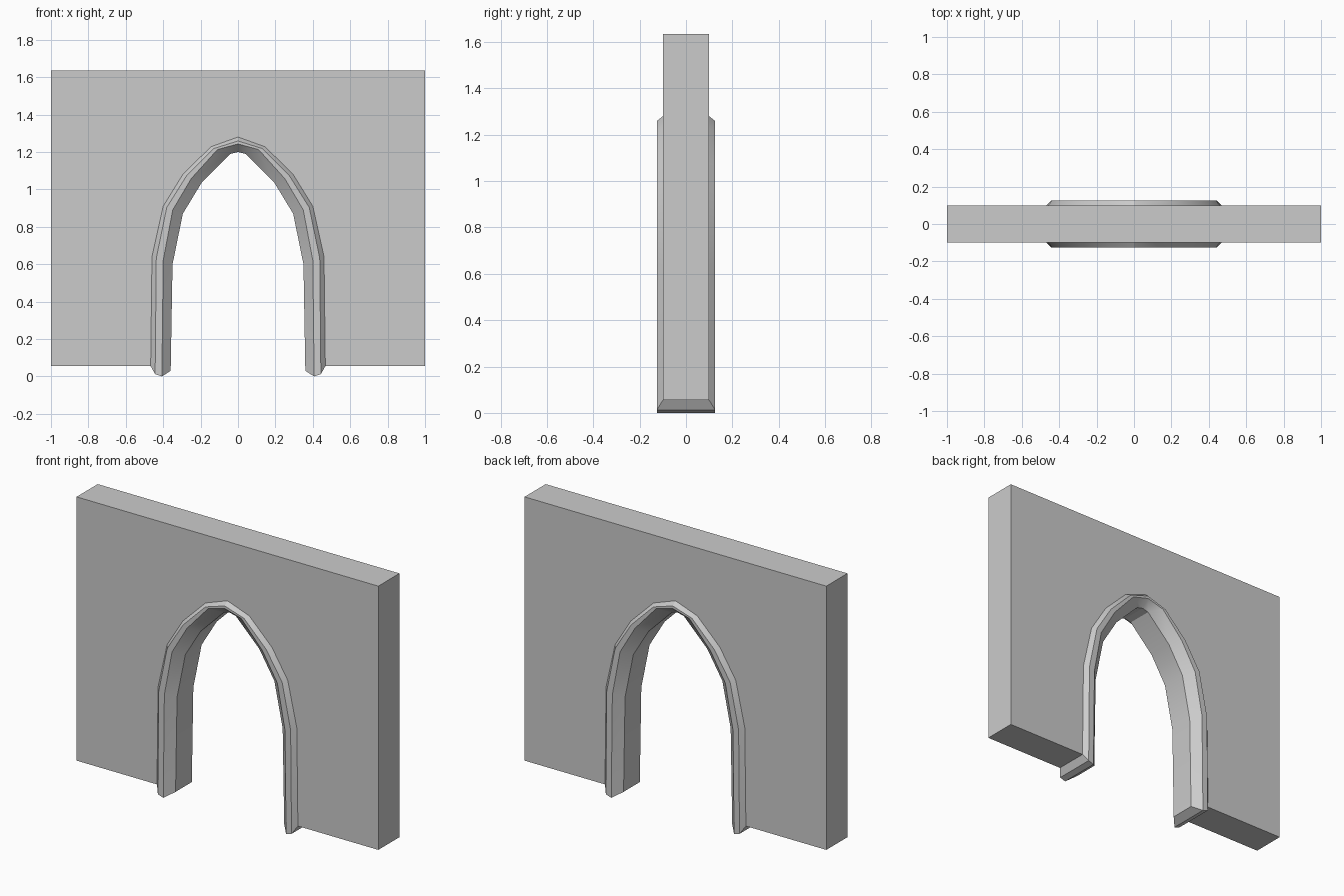
import bpy, bmesh

if "Cube" in bpy.data.objects:
    bpy.data.objects.remove(bpy.data.objects["Cube"])

# Half paths of the arch (x, z), from foot to apex
OUTER = [(.467, .055), (.46, .64), (.40, .91), (.295, 1.08), (.145, 1.228), (0, 1.28)]
SHOULDER = [(.443, .012), (.437, .632), (.381, .903), (.276, 1.071), (.128, 1.219), (0, 1.259)]
RIDGE = [(.407, 0), (.40, .62), (.349, .89), (.25, 1.058), (.11, 1.213), (0, 1.243)]
INNER = [(.36, .03), (.35, .60), (.295, .87), (.195, 1.035), (.04, 1.19), (0, 1.20)]


def full(half):
    """Mirror a half path into a whole arch, left foot to right foot."""
    return [(-x, z) for x, z in half] + half[-2::-1]


def make_object(name, bm):
    bmesh.ops.recalc_face_normals(bm, faces=bm.faces)
    mesh = bpy.data.meshes.new(name)
    bm.to_mesh(mesh)
    bm.free()
    obj = bpy.data.objects.new(name, mesh)
    bpy.context.collection.objects.link(obj)
    return obj


# Wall slab with the arched opening
bm = bmesh.new()
outline = [(-1, .055)] + full(OUTER) + [(1, .055), (1, 1.635), (-1, 1.635)]
face = bm.faces.new([bm.verts.new((x, -.1, z)) for x, z in outline])
ext = bmesh.ops.extrude_face_region(bm, geom=[face], use_keep_orig=True)
bmesh.ops.translate(bm, vec=(0, .2, 0),
                    verts=[v for v in ext["geom"] if isinstance(v, bmesh.types.BMVert)])
make_object("wall", bm)

# Moulded arch surround: front profile, flat underside, back profile
bm = bmesh.new()
front = [(OUTER, -.1), (SHOULDER, -.126), (RIDGE, -.126), (INNER, -.077)]
rails = front + [(p, -y) for p, y in reversed(front)]
grid = [[bm.verts.new((x, y, z)) for x, z in full(p)] for p, y in rails]
for a, b in zip(grid, grid[1:]):
    for i in range(len(a) - 1):
        bm.faces.new((a[i], a[i + 1], b[i + 1], b[i]))
# Rounded feet, bridging front to back
for end in (0, -1):
    for i in range(3):
        bm.faces.new((grid[i][end], grid[i + 1][end], grid[6 - i][end], grid[7 - i][end]))
trim = make_object("arch_surround", bm)
bpy.context.view_layer.objects.active = trim
trim.select_set(True)
bpy.ops.object.shade_smooth_by_angle(angle=.45)
